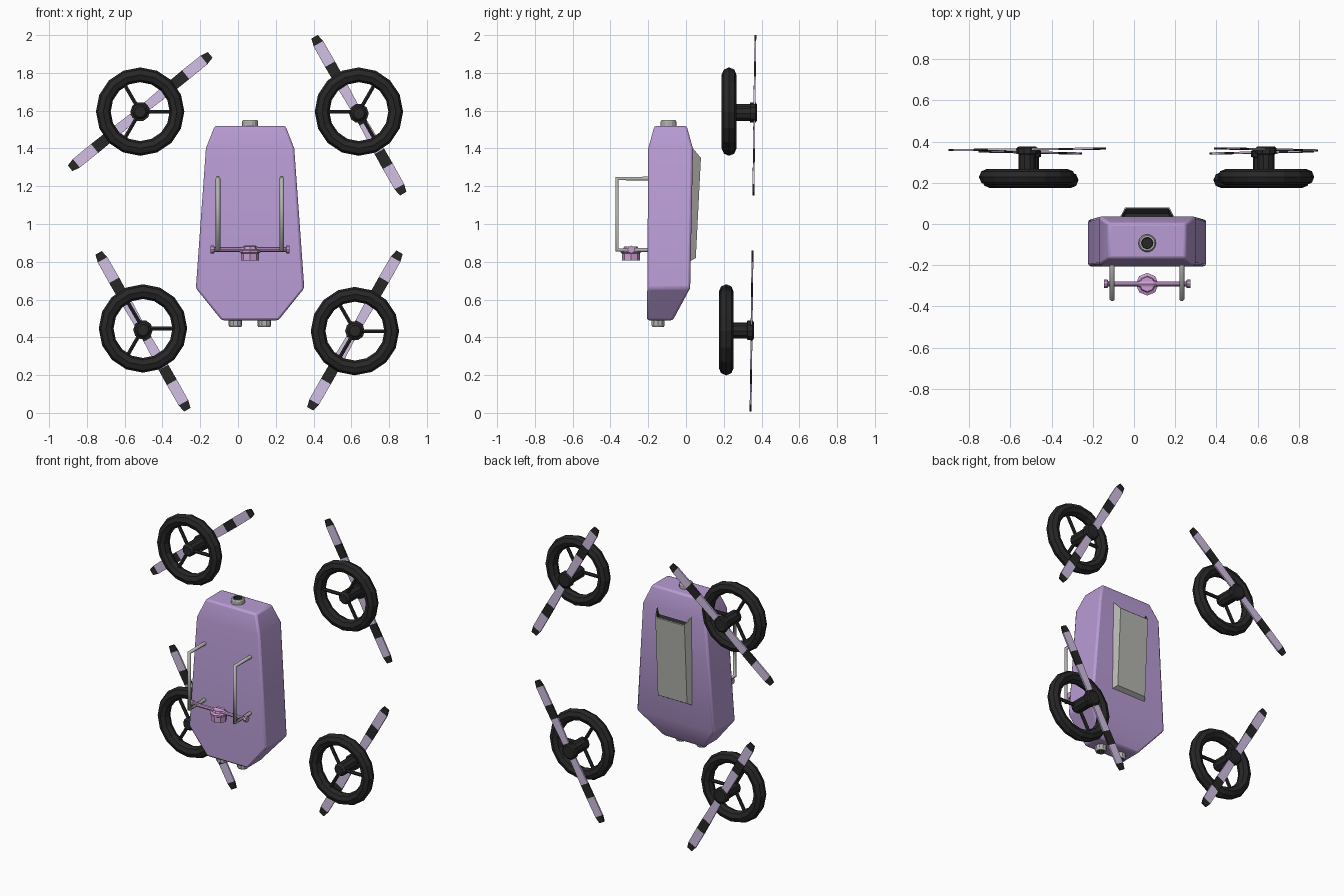
import bpy, bmesh
from math import cos, sin, pi, radians
from mathutils import Matrix, Vector

if "Cube" in bpy.data.objects:
    bpy.data.objects.remove(bpy.data.objects["Cube"])


def mat(name, r, g, b):
    m = bpy.data.materials.new(name)
    m.diffuse_color = (r, g, b, 1)
    m.use_nodes = True
    m.node_tree.nodes["Principled BSDF"].inputs["Base Color"].default_value = m.diffuse_color
    return m


LILAC = mat("lilac", 0.48, 0.33, 0.66)
PALE = mat("pale_lilac", 0.64, 0.52, 0.76)
PINK = mat("pink_lilac", 0.60, 0.34, 0.64)
BLACK = mat("black", 0.02, 0.02, 0.02)
GREY = mat("grey", 0.45, 0.45, 0.43)
CX = 0.064  # centre line of the pack


def loft(name, rings, mats, ids=None, matrix=None):
    """Skin a list of equal-length rings and cap both ends; ids = material per span."""
    bm = bmesh.new()
    vs = [[bm.verts.new(p) for p in ring] for ring in rings]
    n = len(rings[0])
    ids = ids or [0] * (len(rings) - 1)
    for a, b, i in zip(vs, vs[1:], ids):
        for k in range(n):
            bm.faces.new((a[k], a[(k + 1) % n], b[(k + 1) % n], b[k])).material_index = i
    bm.faces.new(vs[0][::-1]).material_index = ids[0]
    bm.faces.new(vs[-1]).material_index = ids[-1]
    bmesh.ops.recalc_face_normals(bm, faces=bm.faces)
    me = bpy.data.meshes.new(name)
    bm.to_mesh(me)
    bm.free()
    for m in mats:
        me.materials.append(m)
    ob = bpy.data.objects.new(name, me)
    bpy.context.collection.objects.link(ob)
    if matrix:
        ob.matrix_world = matrix
    return ob


def turned(name, profile, sides, mats, matrix, ids=None):
    """Lathe (radius, height) points about local z."""
    rings = [[(r * cos(2 * pi * k / sides), r * sin(2 * pi * k / sides), h)
              for k in range(sides)] for r, h in profile]
    return loft(name, rings, mats, ids, matrix)


def place(x, y, z, rx=0, ry=0):
    return Matrix.Translation((x, y, z)) @ Matrix.Rotation(rx, 4, 'X') @ Matrix.Rotation(ry, 4, 'Y')


def rod(name, a, b, r, sides, m):
    a, b = Vector(a), Vector(b)
    q = (b - a).to_track_quat('Z', 'Y').to_matrix().to_4x4()
    return turned(name, [(r, 0), (r, (b - a).length)], sides, [m], Matrix.Translation(a) @ q)


# Tapered body shell: z, half width, front y, back y
sections = [(0.49, 0.150, -0.207, -0.07), (0.66, 0.287, -0.205, 0.022),
            (1.40, 0.234, -0.20, 0.037), (1.52, 0.187, -0.167, 0.003)]
body = loft("body", [[(CX - w, f, z), (CX + w, f, z), (CX + w, b, z), (CX - w, b, z)]
                     for z, w, f, b in sections], [LILAC])
bev = body.modifiers.new("edge_bevel", 'BEVEL')
bev.width, bev.segments, bev.limit_method = 0.012, 2, 'ANGLE'
bev.angle_limit = radians(35)
bpy.context.view_layer.objects.active = body
body.select_set(True)
bpy.ops.object.shade_smooth_by_angle(angle=radians(35))

# Back intake cover with a recessed opening at the top
base = [(CX + s * 0.132, y, z) for s, y, z in
        ((-1, 0.033, 1.405), (1, 0.033, 1.405), (1, 0.018, 0.80), (-1, 0.018, 0.80))]
outer = [(CX + s * 0.108, y, z) for s, y, z in
         ((-1, 0.079, 1.35), (1, 0.079, 1.35), (1, 0.052, 0.82), (-1, 0.052, 0.82))]
cover = loft("intake_cover", [base, outer], [GREY, BLACK])
bm = bmesh.new()
bm.from_mesh(cover.data)
bm.faces.ensure_lookup_table()
mouth = max(bm.faces, key=lambda f: f.normal.z)
bmesh.ops.inset_individual(bm, faces=[mouth], thickness=0.008)
walls = bmesh.ops.inset_individual(bm, faces=[mouth], thickness=0.001, depth=-0.03)["faces"]
for f in walls + [mouth]:
    f.material_index = 1
bm.to_mesh(cover.data)
bm.free()

# Nozzles: one on top, two underneath
turned("top_nozzle", [(0.043, -0.01), (0.043, 0.022), (0.037, 0.031), (0.028, 0.031), (0.026, 0.006)],
       14, [GREY, BLACK], place(CX, -0.093, 1.52), [0, 0, 0, 1])
for x in (CX - 0.078, CX + 0.075):
    turned("bottom_nozzle", [(0.036, -0.01), (0.036, 0.026), (0.031, 0.036), (0.023, 0.036), (0.021, 0.006)],
           10, [GREY, BLACK], place(x, -0.148, 0.49, pi), [0, 0, 0, 1])

# Front handles
for x in (CX - 0.17, CX + 0.168):
    cu = bpy.data.curves.new("handle", 'CURVE')
    cu.dimensions, cu.bevel_depth, cu.bevel_resolution = '3D', 0.0125, 1
    cu.use_fill_caps = True
    sp = cu.splines.new('POLY')
    pts = [(-0.19, 1.24), (-0.365, 1.24), (-0.365, 0.863), (-0.19, 0.863)]
    sp.points.add(len(pts) - 1)
    for p, (y, z) in zip(sp.points, pts):
        p.co = (x, y, z, 1)
    cu.materials.append(GREY)
    bpy.context.collection.objects.link(bpy.data.objects.new("handle", cu))

# Crossbar with end caps and a central knob
bar = [(0.020, -0.209), (0.020, -0.192), (0.012, -0.188), (0.012, -0.045), (0.02, -0.03)]
bar += [(r, -h) for r, h in reversed(bar)]
turned("crossbar", bar, 8, [PINK], place(CX, -0.29, 0.865, 0, pi / 2))
turned("crossbar_knob", [(0.048, 0.808), (0.048, 0.845), (0.055, 0.85), (0.055, 0.86),
                         (0.04, 0.866), (0.036, 0.88)], 8, [PINK], place(CX, -0.292, 0))

# Rotor units: wheel x, z, depth shift, blade centre z, blade angle, first spoke angle
rotors = [(-0.518, 1.595, 0, 1.595, 39, 0), (0.640, 1.595, 0, 1.576, -60.5, 180),
          (-0.503, 0.447, -0.015, 0.432, -60.5, 0), (0.619, 0.433, -0.015, 0.436, 60.3, 0)]
# Blade stations along its length: position, half width
stations = [(0.477, 0.019), (0.435, 0.029), (0.31, 0.030), (0.22, 0.029), (0.05, 0.024)]
stations = [(-d, w) for d, w in stations] + [(d, w) for d, w in reversed(stations)]
bands = [1, 0, 1, 0, 1, 0, 1, 0, 1]
T = 0.005
for x, z, dy, bz, ang, spoke in rotors:
    yc = 0.228 + dy
    bpy.ops.mesh.primitive_torus_add(major_segments=16, minor_segments=8, major_radius=0.195,
                                     minor_radius=0.039, location=(x, yc, z), rotation=(pi / 2, 0, 0))
    tyre = bpy.context.object
    tyre.name = "rotor_ring"
    tyre.data.materials.append(BLACK)
    for k in range(3):
        a = radians(spoke + 120 * k)
        rod("rotor_spoke", (x, yc, z), (x + 0.18 * cos(a), yc, z + 0.18 * sin(a)), 0.011, 6, BLACK)
    turned("rotor_hub", [(0.030, -0.03), (0.042, -0.015), (0.042, 0.11), (0.052, 0.112),
                         (0.052, 0.14), (0.042, 0.147)], 10, [BLACK],
           place(x, yc, (z + bz) / 2, -pi / 2))
    loft("propeller_blades", [[(d, -T, -w), (d, T, -w), (d, T, w), (d, -T, w)] for d, w in stations],
         [PALE, BLACK], bands, place(x, 0.362 + dy, bz, radians(-0.7), -radians(ang)))
